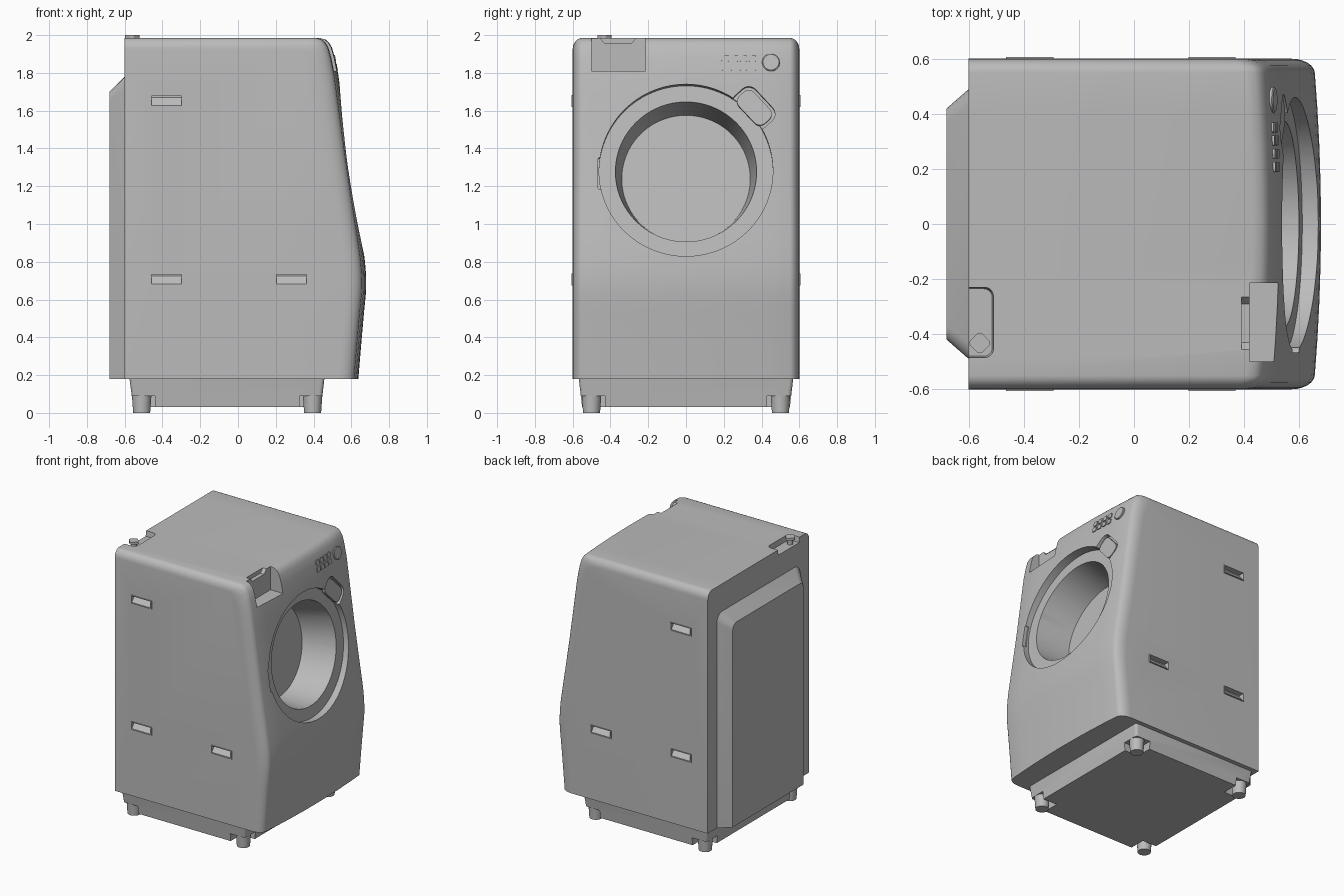
import bpy, bmesh, math
from mathutils import Vector, Matrix

if "Cube" in bpy.data.objects:
    bpy.data.objects.remove(bpy.data.objects["Cube"], do_unlink=True)

grey = bpy.data.materials.new("plain_grey")
grey.use_nodes = True
grey.diffuse_color = (0.5, 0.5, 0.5, 1)
grey.node_tree.nodes["Principled BSDF"].inputs["Base Color"].default_value = (0.5, 0.5, 0.5, 1)


def loft(name, rings, matrix=None):
    """Skin a series of equal closed rings and cap both ends."""
    bm = bmesh.new()
    rows = [[bm.verts.new(p) for p in ring] for ring in rings]
    n = len(rows[0])
    for a, b in zip(rows, rows[1:]):
        for i in range(n):
            bm.faces.new((a[i], a[(i + 1) % n], b[(i + 1) % n], b[i]))
    bm.faces.new(rows[0])
    bm.faces.new(rows[-1])
    if matrix:
        bm.transform(matrix)
    bmesh.ops.recalc_face_normals(bm, faces=bm.faces)
    mesh = bpy.data.meshes.new(name)
    bm.to_mesh(mesh)
    bm.free()
    mesh.materials.append(grey)
    ob = bpy.data.objects.new(name, mesh)
    bpy.context.collection.objects.link(ob)
    return ob


def circle(r, z, n=64, lobe=0):
    out = []
    for i in range(n):
        a = math.tau * i / n
        k = r * (1 + lobe * math.cos(4 * a))
        out.append((k * math.cos(a), k * math.sin(a), z))
    return out


def rounded(x0, x1, y0, y1, r, z, n=6):
    """Rounded rectangle ring at height z."""
    out = []
    corners = [(x1 - r, y1 - r), (x0 + r, y1 - r), (x0 + r, y0 + r), (x1 - r, y0 + r)]
    for q, (cx, cy) in enumerate(corners):
        for i in range(n):
            a = math.pi / 2 * (q + i / (n - 1))
            out.append((cx + r * math.cos(a), cy + r * math.sin(a), z))
    return out


def box(name, x0, x1, y0, y1, z0, z1):
    ring = [(x0, y0), (x1, y0), (x1, y1), (x0, y1)]
    return loft(name, [[(x, y, z) for x, y in ring] for z in (z0, z1)])


def activate(ob):
    bpy.ops.object.select_all(action="DESELECT")
    ob.select_set(True)
    bpy.context.view_layer.objects.active = ob


def cut(target, cutter):
    cutter.hide_render = True
    activate(target)
    mod = target.modifiers.new("cut", "BOOLEAN")
    mod.operation, mod.solver, mod.object = "DIFFERENCE", "EXACT", cutter
    bpy.ops.object.modifier_apply(modifier=mod.name)
    bpy.data.objects.remove(cutter, do_unlink=True)


def facing(x, y, z, tilt):
    """Frame on the front: local z outwards, local y up, local x along +y."""
    c, s = math.cos(tilt), math.sin(tilt)
    return Matrix(((0, -s, c, x), (1, 0, 0, y), (0, c, s, z), (0, 0, 0, 1)))


# Cabinet: bowed front profile lofted across the width
FRONT = [(.637, .18), (.652, .36), (.667, .53), (.677, .63), (.679, .69), (.676, .76),
         (.668, .84), (.648, .97), (.622, 1.14), (.596, 1.315), (.568, 1.52), (.545, 1.69),
         (.531, 1.79), (.513, 1.88), (.497, 1.935), (.482, 1.96), (.463, 1.977), (.43, 1.985)]


def front_x(y, z):
    for (xa, za), (xb, zb) in zip(FRONT, FRONT[1:]):
        if za <= z <= zb:
            return xa + (xb - xa) * (z - za) / (zb - za) - .075 * y * y
    return FRONT[-1][0]


def section(y, t):
    ring = [(-.6, y, .18)]
    for x, z in FRONT:
        ring.append((x - .075 * y * y - .08 * t, y, z - .06 * t * (z - .18) / 1.8))
    ring.append((-.6, y, 1.985 - .06 * t))
    return ring


sides = []
for i in range(7):
    a = math.pi / 2 * i / 6
    sides.append((.55 + .05 * math.sin(a), 1 - math.cos(a)))
half = [(.14, 0), (.28, 0), (.42, 0)] + sides
stations = [(-y, t) for y, t in reversed(half)] + [(0, 0)] + half
cabinet = loft("cabinet", [section(y, t) for y, t in stations])

# Door recess, drum mouth, handle pocket and hinge notch
TILT = math.radians(8.3)
door = facing(.604, 0, 1.285, TILT)
cut(cabinet, loft("recess_cutter", [circle(.46, -.06, 96), circle(.46, .2, 96)], door))
cut(cabinet, loft("drum_cutter", [circle(.34, -.32, 96), circle(.374, -.06, 96), circle(.374, .1, 96)], door))
turn = door @ Matrix.Rotation(math.radians(43), 4, "Z")
cut(cabinet, loft("handle_cutter", [rounded(.41, .565, -.115, .115, .05, z) for z in (-.04, .2)], turn))
cut(cabinet, loft("hinge_cutter", [rounded(-.467, -.4, -.1, .07, .01, z) for z in (-.045, .2)], door))

# Handle rim around the pocket
rim = loft("door_handle", [rounded(.44, .55, -.1, .1, .04, z) for z in (-.045, -.02)], turn)

# Detergent drawer notch with finger grip
cut(cabinet, box("drawer_cutter", .42, .8, -.5, -.215, 1.81, 2.1))
grip = [(-.43, 1.955), (-.29, 1.955), (-.26, 1.99), (-.26, 2.1), (-.46, 2.1), (-.46, 1.99)]
cut(cabinet, loft("grip_cutter", [[(x, y, z) for y, z in grip] for x in (.39, .5)]))

# Water inlet pocket in the top and its lobed fitting
cut(cabinet, loft("inlet_cutter", [rounded(-.8, -.515, -.48, -.235, .03, 1.945),
                                   rounded(-.8, -.495, -.5, -.215, .04, 2.1)]))
inlet = Matrix.Translation((-.56, -.432, 0))
loft("inlet_neck", [circle(.02, 1.94, 24), circle(.02, 1.985, 24)], inlet)
loft("inlet_cap", [circle(.034, 1.982, 32, .1), circle(.034, 2.0, 32, .1)], inlet)

# Side grips: thin frame with a wedge scoop, on both sides
for side in (-1, 1):
    for x0, z0 in ((-.465, 1.62), (-.465, .675), (.197, .675)):
        x1, z1 = x0 + .172, z0 + .062
        wedge = [(.63, z0 + .004), (.603, z0 + .004), (.565, z1 - .012), (.565, z1 - .004), (.63, z1 - .004)]
        cut(cabinet, loft("grip_scoop", [[(x, side * y, z) for y, z in wedge] for x in (x0 + .006, x1 - .006)]))
        frame = box("side_grip_frame", x0, x1, side * .597, side * .606, z0, z1)
        cut(frame, box("frame_cutter", x0 + .006, x1 - .006, side * .58, side * .62, z0 + .004, z1 - .004))

# Raised rear panel with chamfered border
to_back = Matrix(((0, 0, -1, 0), (1, 0, 0, 0), (0, 1, 0, 0), (0, 0, 0, 1)))
rear = loft("rear_panel", [rounded(-.49, .49, 0, 1.78, .06, .59), rounded(-.49, .49, 0, 1.78, .06, .6),
                           rounded(-.42, .42, 0, 1.70, .05, .68)], to_back)
cut(rear, box("rear_cutter", -1, 0, -1, 1, -.5, .18))

# Control buttons and dial
for row in (1.83, 1.877):
    for i in range(4):
        y = .207 + .048 * i
        loft("button", [rounded(-.018, .018, -.018, .018, .006, z) for z in (-.01, .006)],
             facing(front_x(y, row), y, row, math.radians(11)))
dial = loft("dial", [circle(.047, -.02, 48), circle(.047, .006, 48), circle(.042, .01, 48)],
            facing(front_x(.45, 1.855), .45, 1.855, math.radians(11)))

# Tapered base with corner notches and feet
base = loft("base", [rounded(-.555, .44, -.55, .55, .02, .032), rounded(-.575, .458, -.568, .568, .02, .185)])
for x, sx in ((-.51, -1), (.395, 1)):
    for y in (-.5, .5):
        sy = math.copysign(1, y)
        xs = sorted((x - sx * .07, x + sx * .2))
        ys = sorted((y - sy * .07, y + sy * .2))
        cut(base, box("notch_cutter", *xs, *ys, 0, .09))
        loft("foot", [circle(.045, 0, 32), circle(.052, .1, 32)], Matrix.Translation((x, y, 0)))

# Smooth curved faces, keep hard edges
for ob in list(bpy.context.collection.objects):
    if ob.type == "MESH" and grey.name in ob.data.materials:
        activate(ob)
        bpy.ops.object.shade_smooth_by_angle(angle=math.radians(30))
